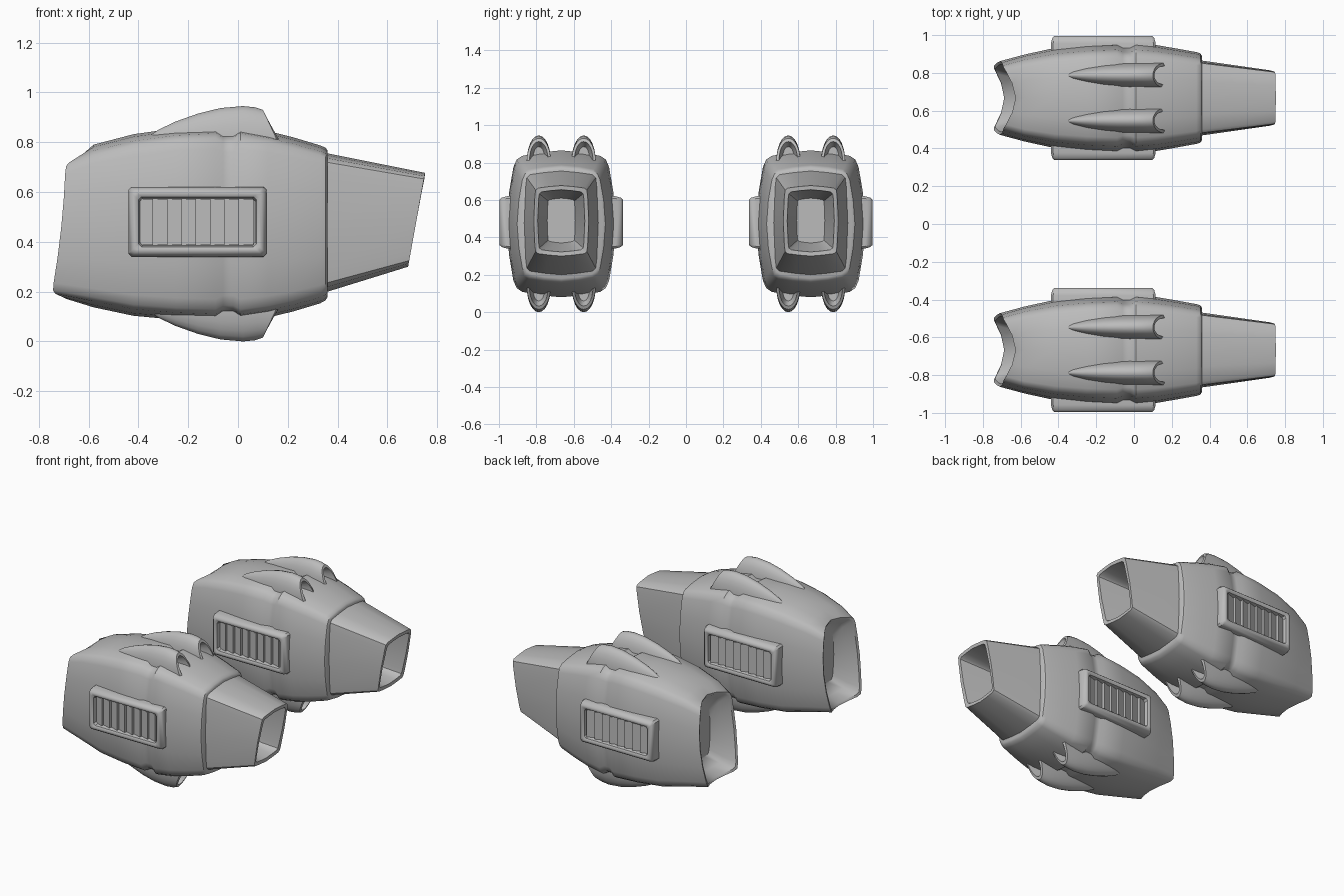
import bpy
import bmesh
import math

cube = bpy.data.objects.get("Cube")
if cube:
    bpy.data.objects.remove(cube, do_unlink=True)

MID = 0.4725      # mirror height of each pod
POD_Y = 0.667     # distance of each pod from the middle

grey = bpy.data.materials.new("hull grey")
grey.use_nodes = True
COLOUR = (0.5, 0.5, 0.5, 1)
grey.diffuse_color = COLOUR
grey.node_tree.nodes["Principled BSDF"].inputs["Base Color"].default_value = COLOUR


def loft(name, rings, angle=38):
    """Skin a list of equal-length point loops and cap both ends."""
    bm = bmesh.new()
    loops = [[bm.verts.new(p) for p in ring] for ring in rings]
    n = len(loops[0])
    for a, b in zip(loops, loops[1:]):
        for i in range(n):
            j = (i + 1) % n
            bm.faces.new((a[i], a[j], b[j], b[i]))
    bm.faces.new(loops[0])
    bm.faces.new(loops[-1])
    bmesh.ops.recalc_face_normals(bm, faces=bm.faces)
    mesh = bpy.data.meshes.new(name)
    bm.to_mesh(mesh)
    bm.free()
    mesh.materials.append(grey)
    obj = bpy.data.objects.new(name, mesh)
    bpy.context.collection.objects.link(obj)
    bpy.ops.object.select_all(action="DESELECT")
    obj.select_set(True)
    bpy.context.view_layer.objects.active = obj
    bpy.ops.object.shade_smooth_by_angle(angle=math.radians(angle))
    return obj


def full_loop(quarter):
    """Mirror a quarter section, top centre to side, into a closed loop."""
    half = quarter + [(y, -z) for y, z in reversed(quarter[:-1])]
    return half + [(-y, z) for y, z in reversed(half[1:-1])]


HULL = full_loop([(0, 1), (.4, .972), (.72, .925), (.82, .875), (.88, .77), (.96, .42), (1, 0)])
NOZZLE = full_loop([(0, 1), (.45, .97), (.84, .93), (.93, .87), (.96, .7), (1, 0)])


def section(shape, yc, x, lo, hi, w, shift=lambda y, z: 0):
    c, h = (lo + hi) / 2, (hi - lo) / 2
    return [(x + shift(y, z), yc + y * w, c + z * h) for y, z in shape]


def mouth_shift(y, z):
    """Slant the intake rim and bow its upper and lower lips inward."""
    bow = 0.065 * (1 - min(1, abs(y) / 0.85) ** 2) * abs(z) ** 3
    return 0.03 * z + bow + 0.012 * (1 - z * z)


def build_hull(tag, yc):
    rings = [
        section(HULL, yc, -.58, .28, .63, .10),
        section(HULL, yc, -.64, .22, .69, .15, lambda y, z: mouth_shift(y, z) * .6),
        section(HULL, yc, -.715, .185, .725, .18, mouth_shift),
        section(HULL, yc, -.722, .17, .74, .195, mouth_shift),
    ]
    rings += [section(HULL, yc, *r) for r in (
        (-.58, .137, .79, .23),
        (-.42, .103, .832, .265),
        (-.25, .087, .856, .283),
        (-.09, .08, .865, .291),
        (-.06, .098, .847, .276),
        (-.02, .098, .847, .276),
        (.01, .08, .865, .291),
        (.12, .096, .845, .28),
        (.22, .12, .82, .263),
        (.33, .153, .787, .243),
        (.352, .165, .778, .236),
        (.36, .18, .765, .222),
    )]
    loft(tag + "_engine_hull", rings)


def build_nozzle(tag, yc):
    def slant(y, z):
        return 0.034 * z
    loft(tag + "_exhaust_nozzle", [
        section(NOZZLE, yc, .33, .195, .76, .202),
        section(NOZZLE, yc, .36, .2, .755, .198),
        section(NOZZLE, yc, .717, .3, .677, .147, slant),
        section(NOZZLE, yc, .715, .322, .655, .126, slant),
        section(NOZZLE, yc, .45, .37, .61, .075),
    ])


def build_blister(name, yc, up):
    """Teardrop fairing with a hollow, slanted rear opening."""
    base, steps = 0.78, 12

    def arch(x, w, top, lean=0, floor=base):
        pts = []
        for i in range(steps + 1):
            a = math.pi * i / steps
            s = math.sin(a) ** 0.85 if 0 < i < steps else 0
            z = floor + (top - floor) * s
            pts.append((x - lean * s, yc + w * math.cos(a), MID + up * (z - MID)))
        return pts

    loft(name, [
        arch(-.37, .006, .815),
        arch(-.32, .026, .85),
        arch(-.25, .042, .883),
        arch(-.16, .055, .915),
        arch(-.07, .063, .937),
        arch(.02, .066, .945),
        arch(.09, .066, .94, .02),
        arch(.17, .066, .93, .07),
        arch(.17, .05, .912, .062, .80),
        arch(.06, .03, .885, 0, .82),
    ])


def build_vent(name, yc, side):
    """Raised rounded frame with a recessed row of louvres."""
    def frame(depth, inset):
        x0, x1 = -.44 + inset, .115 - inset
        z0, z1 = .34 + inset, .62 - inset
        cut = .012
        pts = [(x0 + cut, z0), (x1 - cut, z0), (x1, z0 + cut), (x1, z1 - cut),
               (x1 - cut, z1), (x0 + cut, z1), (x0, z1 - cut), (x0, z0 + cut)]
        return [(x, yc + side * depth, z) for x, z in pts]

    loft(name + "_frame", [
        frame(.24, 0), frame(.29, 0), frame(.318, .008), frame(.329, .018),
        frame(.329, .03), frame(.322, .04), frame(.297, .046),
    ])
    # saw-tooth louvres
    count, x0, x1 = 8, -.392, .067
    pitch = (x1 - x0) / count
    for i in range(count):
        a = x0 + i * pitch
        tooth = [(a, .29), (a, .299), (a + pitch * .9, .317), (a + pitch * .9, .29)]
        loft(f"{name}_louvre_{i + 1}",
             [[(x, yc + side * d, z) for x, d in tooth] for z in (.388, .572)])


for tag, yc in (("front", -POD_Y), ("back", POD_Y)):
    build_hull(tag, yc)
    build_nozzle(tag, yc)
    for side, side_name in ((-1, "outer_front"), (1, "outer_back")):
        build_vent(f"{tag}_{side_name}_vent", yc, side)
        for up, level in ((1, "top"), (-1, "bottom")):
            build_blister(f"{tag}_{side_name}_{level}_fairing", yc + side * .12, up)
